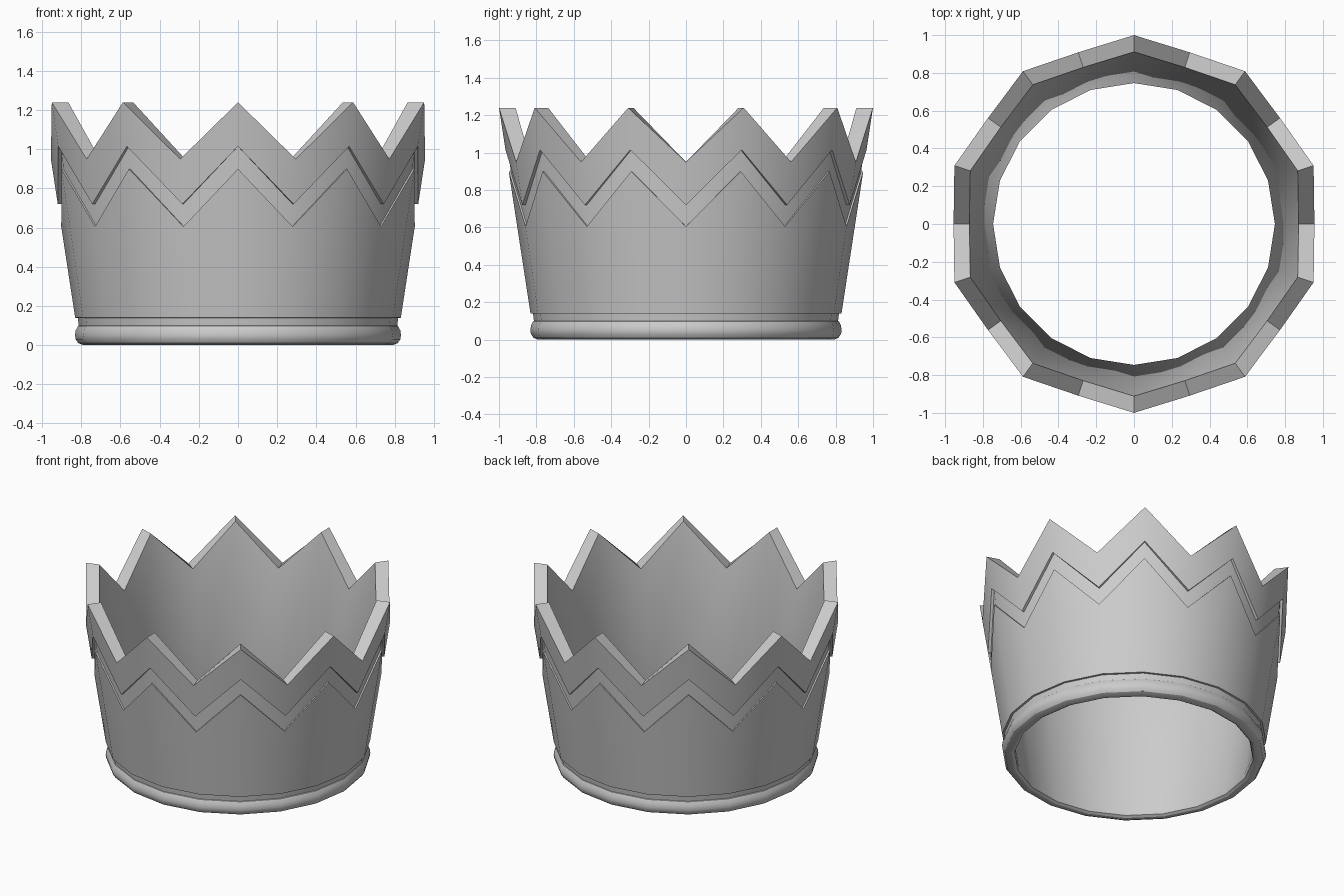
import bpy, bmesh
from math import sin, cos, pi, radians

if "Cube" in bpy.data.objects:
    bpy.data.objects.remove(bpy.data.objects["Cube"])

SIDES = 20


def outer(z, inset=0.0):
    return 0.81 + 0.153 * z - inset


def inner(z):
    return 0.742 + 0.1365 * z


def zigzag(peak, valley, radius):
    """Row alternating between a peak and a valley."""
    return (radius(peak), peak), (radius(valley), valley)


def level(r, z):
    return (r, z), (r, z)


def revolve(name, rows):
    """Closed ring of quads from a loop of (peak, valley) profile rows."""
    bm = bmesh.new()
    loops = []
    for row in rows:
        loop = []
        for i in range(SIDES):
            a = -pi / 2 + 2 * pi * i / SIDES
            r, z = row[i % 2]
            loop.append(bm.verts.new((r * cos(a), r * sin(a), z)))
        loops.append(loop)
    for j, lo in enumerate(loops):
        hi = loops[(j + 1) % len(loops)]
        for i in range(SIDES):
            k = (i + 1) % SIDES
            bm.faces.new((lo[i], lo[k], hi[k], hi[i]))
    bmesh.ops.recalc_face_normals(bm, faces=bm.faces)
    mesh = bpy.data.meshes.new(name)
    bm.to_mesh(mesh)
    bm.free()
    ob = bpy.data.objects.new(name, mesh)
    bpy.context.collection.objects.link(ob)
    bpy.ops.object.select_all(action='DESELECT')
    ob.select_set(True)
    bpy.context.view_layer.objects.active = ob
    bpy.ops.object.shade_smooth_by_angle(angle=radians(30))
    return ob


# Rounded base rim and neck
rim = [(0.746, 0.03), (0.752, 0.01), (0.768, 0.0), (0.79, 0.0), (0.815, 0.01),
       (0.829, 0.03), (0.832, 0.05), (0.829, 0.075), (0.817, 0.098)]
rows = [level(r, z) for r, z in rim]
rows += [level(0.813, 0.1), level(0.818, 0.139)]

# Flared wall, zigzag groove, points
rows += [
    level(outer(0.14), 0.14),
    zigzag(0.90, 0.605, outer),
    zigzag(0.90, 0.605, lambda z: outer(z, 0.01)),
    zigzag(1.015, 0.72, lambda z: outer(z, 0.018)),
    zigzag(1.015, 0.72, outer),
    zigzag(1.24, 0.95, outer),
    zigzag(1.24, 0.95, inner),
]
revolve("crown", rows)
